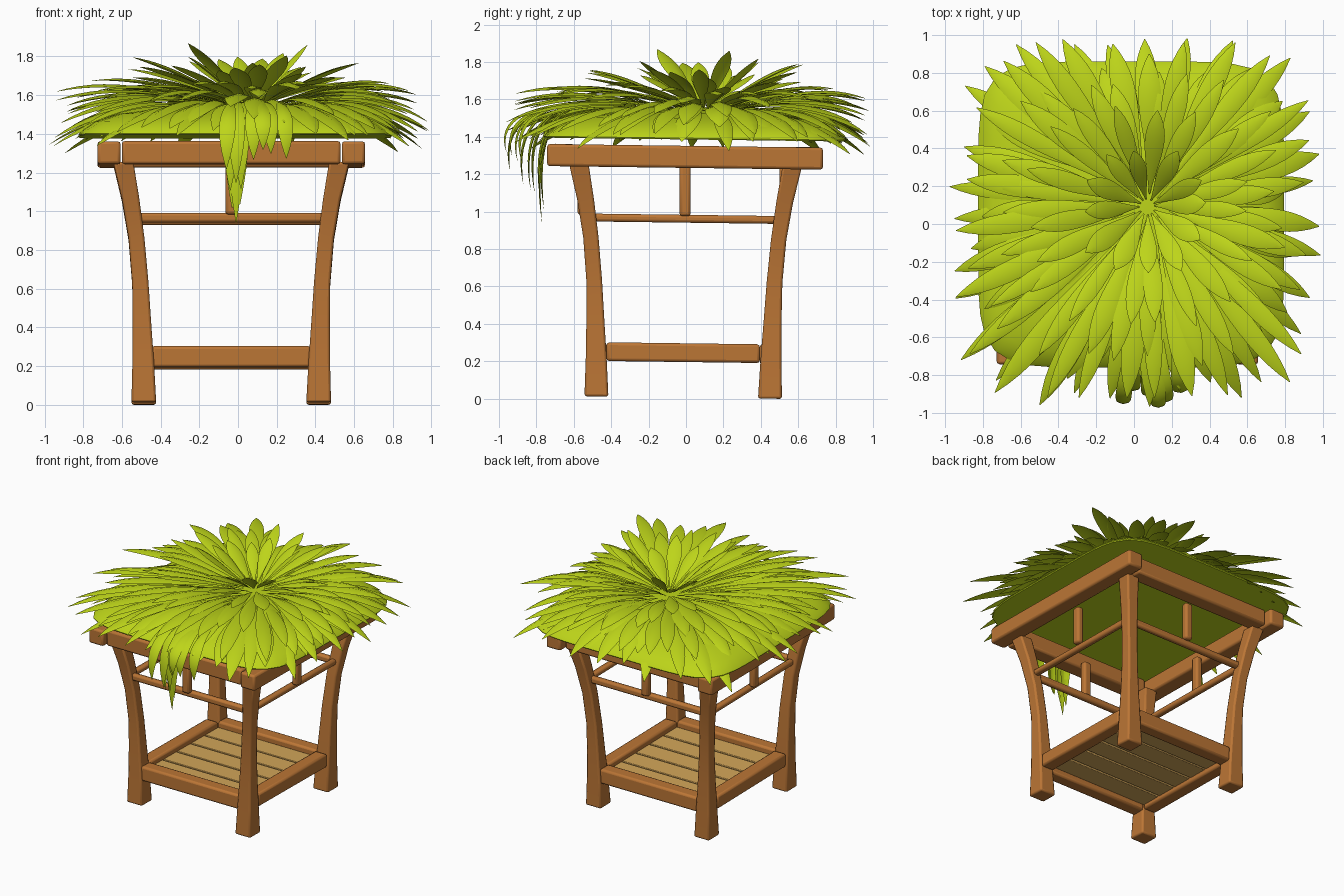
import bpy, bmesh, math, random
from mathutils import Vector, Matrix

random.seed(11)
if "Cube" in bpy.data.objects:
    bpy.data.objects.remove(bpy.data.objects["Cube"], do_unlink=True)

# Whole hut leans very slightly towards the back
LEAN = Matrix.Identity(4)
LEAN[2][1], LEAN[2][3] = -0.013, 0.006
CX, CY = -0.035, -0.015      # centre of the timber frame


def material(name, rgb):
    m = bpy.data.materials.new(name)
    m.use_nodes = True
    m.diffuse_color = (*rgb, 1)
    m.node_tree.nodes["Principled BSDF"].inputs["Base Color"].default_value = (*rgb, 1)
    return m


WOOD = material("warm brown wood", (0.50, 0.18, 0.036))
PLANK = material("pale plank wood", (0.65, 0.38, 0.10))
LEAF = material("lime leaf", (0.51, 0.665, 0.01))


def finish(bm, name, mat, bevel=0):
    bm.transform(LEAN)
    me = bpy.data.meshes.new(name)
    bm.to_mesh(me)
    bm.free()
    me.materials.append(mat)
    ob = bpy.data.objects.new(name, me)
    bpy.context.collection.objects.link(ob)
    if bevel:
        mod = ob.modifiers.new("rounded edges", "BEVEL")
        mod.width, mod.segments = bevel, 2
        mod.limit_method, mod.angle_limit = "ANGLE", math.radians(40)
    bpy.ops.object.select_all(action="DESELECT")
    ob.select_set(True)
    bpy.context.view_layer.objects.active = ob
    bpy.ops.object.shade_smooth_by_angle(angle=math.radians(40))


def box(name, centre, size, mat=WOOD, bevel=0.015):
    bm = bmesh.new()
    bmesh.ops.create_cube(bm, size=1)
    bm.transform(Matrix.Translation(centre) @ Matrix.Diagonal((*size, 1)))
    finish(bm, name, mat, bevel)


def loft(bm, rings):
    loops = [[bm.verts.new(p) for p in r] for r in rings]
    n = len(loops[0])
    for a, b in zip(loops, loops[1:]):
        for i in range(n):
            j = (i + 1) % n
            bm.faces.new((a[i], a[j], b[j], b[i]))
    bm.faces.new(loops[0][::-1])
    bm.faces.new(loops[-1])


# Legs: flared feet, slim middle, leaning outwards at the top (height, spread, width)
LEG = [(0, 0.452, 0.128), (0.2, 0.455, 0.112), (0.42, 0.462, 0.095), (0.62, 0.47, 0.084),
       (0.85, 0.49, 0.082), (1.05, 0.52, 0.09), (1.24, 0.558, 0.104)]
CORNERS = ((-1, -1), (1, -1), (1, 1), (-1, 1))
for sx, sy in CORNERS:
    bm = bmesh.new()
    loft(bm, [[(CX + sx * s + a * w / 2, CY + 0.01 * z + sy * (s + 0.012) + b * w / 2, z)
               for a, b in CORNERS] for z, s, w in LEG])
    finish(bm, f"leg_{'front' if sy < 0 else 'back'}_{'left' if sx > 0 else 'right'}",
           WOOD, 0.012)

# Rails and beams on each side
for s, side in ((-1, "front"), (1, "back")):
    box(f"floor_rail_{side}", (CX, CY + s * 0.46, 0.236), (0.82, 0.1, 0.11))
    box(f"upper_rail_{side}", (CX, CY + s * 0.51, 0.954), (0.98, 0.045, 0.05))
    box(f"short_post_{side}", (CX, CY + s * 0.54, 1.11), (0.06, 0.05, 0.28))
    box(f"roof_beam_{side}", (CX, CY + s * 0.64, 1.288), (1.13, 0.12, 0.12))
for s, side in ((-1, "right"), (1, "left")):
    box(f"floor_rail_{side}", (CX + s * 0.455, CY, 0.24), (0.1, 0.82, 0.1))
    box(f"upper_rail_{side}", (CX + s * 0.5, CY, 0.956), (0.045, 1.0, 0.042))
    box(f"short_post_{side}", (CX + s * 0.53, CY + 0.01, 1.11), (0.05, 0.06, 0.28))
    box(f"roof_beam_{side}", (CX + s * 0.632, -0.005, 1.287), (0.12, 1.475, 0.118))

# Floor planks
for i in range(5):
    box(f"floor_plank_{i + 1}", (CX + random.uniform(-0.01, 0.01), CY + (i - 2) * 0.166, 0.235),
        (0.84, random.uniform(0.145, 0.16), 0.025), PLANK, 0.004)


# Rounded-square outline used by roof and leaves
def outline(angle, half, power):
    c, s = math.cos(angle), math.sin(angle)
    r = half * (abs(c) ** power + abs(s) ** power) ** (-1 / power)
    return Vector((r * c, r * s, 0))


# Domed roof cushion
bm = bmesh.new()
DOME = [(0.995, 1.38), (1.0, 1.387), (0.98, 1.408), (0.9, 1.452), (0.75, 1.493),
        (0.5, 1.522), (0.25, 1.535), (0.05, 1.54)]
loft(bm, [[outline(math.tau * k / 64, 0.81 * f, 6) + Vector((-0.015, 0.05, z))
           for k in range(64)] for f, z in DOME])
finish(bm, "roof_canopy", LEAF)


def leaf(bm, base, ctrl, tip, width, steps=12):
    """Cupped lens-shaped leaf swept along a quadratic curve."""
    base, ctrl, tip = Vector(base), Vector(ctrl), Vector(tip)
    head = (ctrl - base).to_2d().normalized()
    left = Vector((-head.y, head.x, 0))
    rows = []
    for i in range(steps + 1):
        t = i / steps
        p = base.lerp(ctrl, t).lerp(ctrl.lerp(tip, t), t)
        up = ((ctrl - base).lerp(tip - ctrl, t)).cross(left).normalized()
        w = width / 2 * max(0.02, math.sin(math.pi * (0.05 + 0.95 * t) ** 1.5)) ** 0.85
        rows.append([bm.verts.new(q) for q in
                     (p - left * w, p + up * w * 0.3, p + left * w)])
    for a, b in zip(rows, rows[1:]):
        for k in (0, 1):
            bm.faces.new((a[k], b[k], b[k + 1], a[k + 1]))


# Leaf layers: count, base radius, base height, reach, tip heights, arch, width
HEART = Vector((0.07, 0.09, 0))
LAYERS = {
    "leaves_draped": (34, 0.30, 1.53, 0.85, (1.36, 1.45), 0.11, 0.12),
    "leaves_lower": (30, 0.24, 1.535, 0.95, (1.30, 1.46), 0.13, 0.11),
    "leaves_spread": (30, 0.18, 1.54, 0.94, (1.46, 1.62), 0.10, 0.11),
    "leaves_middle": (26, 0.12, 1.545, 0.76, (1.56, 1.67), 0.07, 0.105),
    "leaves_upper": (18, 0.07, 1.55, 0.58, (1.66, 1.79), 0.03, 0.10),
    "leaves_crown": (12, 0.04, 1.56, 0.32, (1.70, 1.86), 0.01, 0.10),
}
for name, (count, r0, z0, reach, zs, arch, width) in LAYERS.items():
    bm = bmesh.new()
    for k in range(count):
        a = math.tau * (k + random.uniform(-0.3, 0.3)) / count
        base = HEART + Vector((r0 * math.cos(a), r0 * math.sin(a), z0))
        tip = outline(a, reach * random.uniform(0.93, 1.04), 4.6)
        tip += HEART * max(0, 1 - reach)
        tip.z = random.uniform(*zs)
        ctrl = base.lerp(tip, 0.58) + Vector((0, 0, arch))
        leaf(bm, base, ctrl, tip, width * random.uniform(0.85, 1.15))
    finish(bm, name, LEAF)

# Cluster of leaves hanging over the front edge: tip x, tip y, tip height
bm = bmesh.new()
for x, y, z in ((-0.01, -0.77, 0.925), (-0.03, -0.76, 1.0), (0.01, -0.775, 1.02),
                (-0.04, -0.81, 1.09), (0.015, -0.83, 1.1), (-0.01, -0.87, 1.13),
                (0.08, -0.9, 1.25), (0.17, -0.93, 1.28), (0.25, -0.88, 1.255),
                (0.13, -0.96, 1.3), (-0.06, -0.94, 1.2)):
    leaf(bm, (x * 0.7 + 0.02, -0.5, 1.55), (x, y - 0.06, 1.56), (x, y, z), 0.085, 16)
finish(bm, "leaves_hanging", LEAF)
